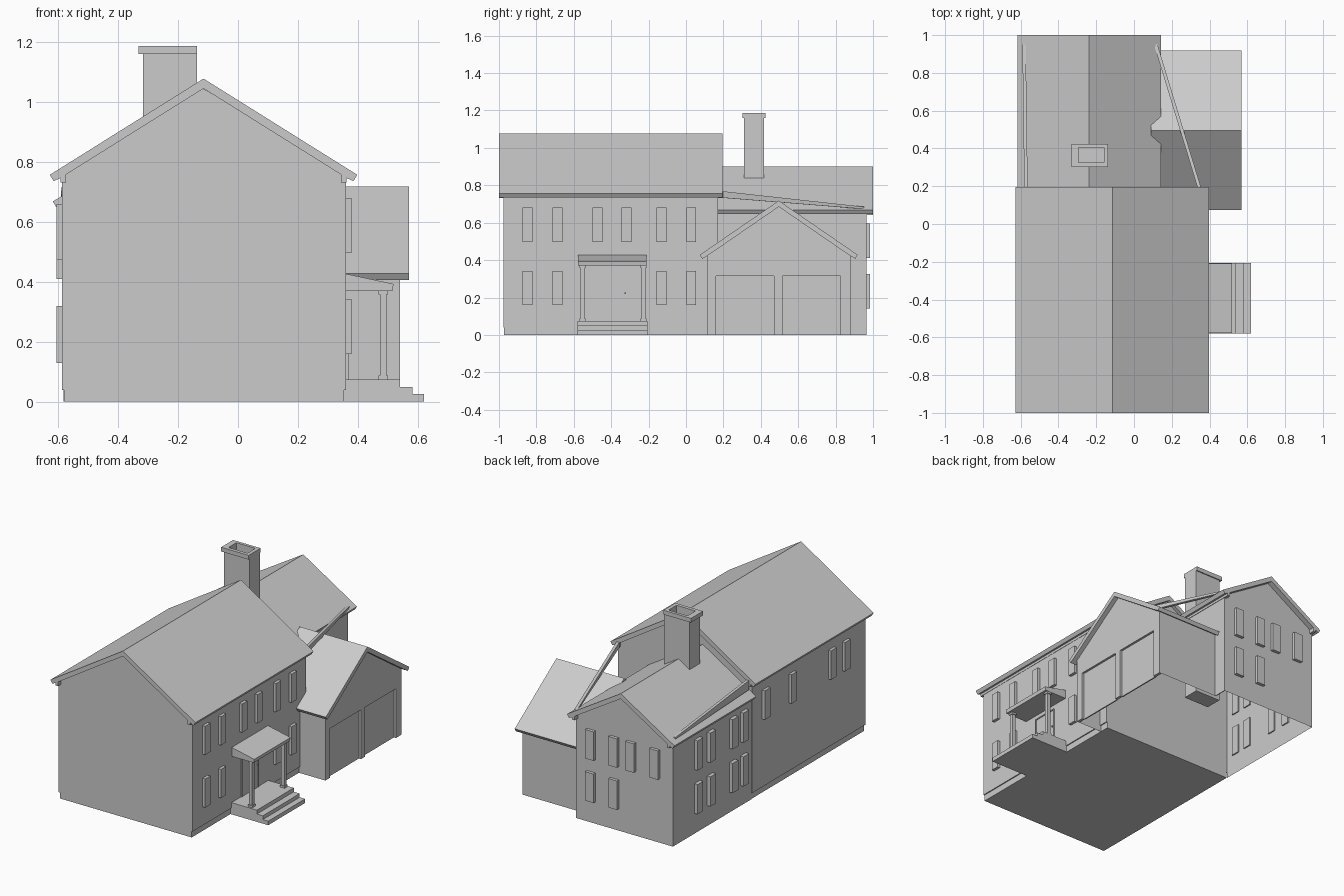
import bpy, bmesh
from mathutils import Vector

if "Cube" in bpy.data.objects:
    bpy.data.objects.remove(bpy.data.objects["Cube"])


def finish(name, bm):
    bmesh.ops.recalc_face_normals(bm, faces=bm.faces)
    me = bpy.data.meshes.new(name)
    bm.to_mesh(me)
    bm.free()
    ob = bpy.data.objects.new(name, me)
    bpy.context.collection.objects.link(ob)
    return ob


def prism(name, pts, axis, a, b, skip=(), caps=(True, True)):
    """Extrude a (u, z) profile along x or y; skip lists omitted side faces."""
    bm = bmesh.new()

    def ring(t):
        return [bm.verts.new((t, u, v) if axis == 'x' else (u, t, v)) for u, v in pts]
    r0, r1 = ring(a), ring(b)
    n = len(pts)
    for i in range(n):
        if i not in skip:
            j = (i + 1) % n
            bm.faces.new((r0[i], r0[j], r1[j], r1[i]))
    if caps[0]:
        bm.faces.new(r0)
    if caps[1]:
        bm.faces.new(r1)
    return finish(name, bm)


def box(name, x0, x1, y0, y1, z0, z1):
    return prism(name, [(x0, z0), (x1, z0), (x1, z1), (x0, z1)], 'y', y0, y1)


def roof(name, axis, mid, half, top, eave, a, b, box_eave=True):
    """Gable roof slab with boxed eaves, mirrored about the ridge."""
    t = 0.033
    slope = (top - eave) / half
    w = half - 0.036
    side = [(half, eave), (half - 0.013, eave - 0.021)]
    w2 = w - 0.018
    low = top - t - slope * w2
    if box_eave:
        side += [(w, top - t - slope * w), (w, eave - 0.026), (w2, eave - 0.026)]
    side += [(w2, low)]
    pts = [(mid, top)] + [(mid + d, z) for d, z in side] + [(mid, top - t)]
    pts += [(mid - d, z) for d, z in reversed(side)]
    return prism(name, pts, axis, a, b)


def beam(name, p, q, w, h0, h1):
    """Tapered board running from p to q."""
    p, q = Vector(p), Vector(q)
    s = (q - p).cross(Vector((0, 0, 1))).normalized() * w / 2
    bm = bmesh.new()
    rings = []
    for c, h in ((p, h0), (q, h1)):
        d = Vector((0, 0, h))
        rings.append([bm.verts.new(v) for v in (c - s, c + s, c + s - d, c - s - d)])
    r0, r1 = rings
    for i in range(4):
        j = (i + 1) % 4
        bm.faces.new((r0[i], r0[j], r1[j], r1[i]))
    bm.faces.new(r0)
    bm.faces.new(r1)
    return finish(name, bm)


# Main house: walls, side siding and roof
prism("main_walls", [(-0.58, 0), (0.353, 0), (0.353, 0.765), (-0.125, 1.05), (-0.58, 0.775)],
      'y', -0.972, 0.172)
box("right_siding", 0.35, 0.36, -0.976, 0.172, 0.04, 0.75)
box("left_siding", -0.587, -0.578, -0.976, 0.172, 0.04, 0.75)
roof("main_roof", 'y', -0.115, 0.513, 1.078, 0.757, -1.0, 0.195)

# Rear wing: open-bottomed shell, right side only closed above and behind the garage
prism("wing_walls", [(-0.583, 0), (0.103, 0), (0.103, 0.665), (-0.24, 0.87), (-0.583, 0.665)],
      'y', 0.172, 0.965, skip=(0, 1), caps=(False, True))
box("wing_right_wall_upper", 0.098, 0.103, 0.172, 0.965, 0.44, 0.67)
box("wing_right_wall_rear", 0.098, 0.103, 0.88, 0.965, 0, 0.45)
roof("wing_roof", 'y', -0.238, 0.38, 0.9, 0.668, 0.172, 1.0)

# Loose boards running from the main eaves to the wing eaves
beam("right_slant_board", (0.345, 0.195, 0.768), (0.115, 0.95, 0.685), 0.018, 0.035, 0.012)
beam("left_slant_board", (-0.572, 0.195, 0.768), (-0.582, 0.95, 0.695), 0.018, 0.06, 0.012)

# Garage: shell, front with two door openings, doors, roof
prism("garage_walls", [(0.112, 0), (0.88, 0), (0.88, 0.43), (0.496, 0.69), (0.112, 0.43)],
      'x', 0.1, 0.525, skip=(0,), caps=(False, False))
doors = [(0.16, 0.47), (0.515, 0.825)]
front = [(0.112, 0)]
for y0, y1 in doors:
    front += [(y0, 0), (y0, 0.315), (y1, 0.315), (y1, 0)]
front += [(0.88, 0), (0.88, 0.43), (0.496, 0.69), (0.112, 0.43)]
prism("garage_front", front, 'x', 0.522, 0.54)
for i, (y0, y1) in enumerate(doors):
    box(f"garage_door_{i}", 0.518, 0.526, y0, y1, 0, 0.315)
roof("garage_roof", 'x', 0.496, 0.422, 0.718, 0.428, 0.09, 0.57, box_eave=False)

# Chimney with a hollow cap
box("chimney_shaft", -0.317, -0.137, 0.31, 0.417, 0.33, 1.1)
cap = bmesh.new()
outline = [(-0.317, 0.31, -0.137, 0.417, 1.09), (-0.317, 0.31, -0.137, 0.417, 1.16),
           (-0.332, 0.303, -0.137, 0.424, 1.16), (-0.332, 0.303, -0.137, 0.424, 1.187),
           (-0.295, 0.325, -0.16, 0.405, 1.187), (-0.295, 0.325, -0.16, 0.405, 1.1)]
prev = None
for x0, y0, x1, y1, z in outline:
    ring = [cap.verts.new(c) for c in ((x0, y0, z), (x1, y0, z), (x1, y1, z), (x0, y1, z))]
    if prev:
        for i in range(4):
            j = (i + 1) % 4
            cap.faces.new((prev[i], prev[j], ring[j], ring[i]))
    prev = ring
cap.faces.new(prev)
finish("chimney_cap", cap)

# Porch: stepped base, roof, columns
prism("porch_steps", [(0.35, 0), (0.62, 0), (0.62, 0.026), (0.582, 0.026), (0.582, 0.05),
                      (0.54, 0.05), (0.54, 0.075), (0.35, 0.075)], 'y', -0.58, -0.207)
prism("porch_roof", [(0.355, 0.37), (0.515, 0.37), (0.519, 0.393), (0.355, 0.428)],
      'y', -0.577, -0.21)
for i, y in enumerate((-0.553, -0.228)):
    box(f"porch_column_{i}", 0.473, 0.495, y - 0.011, y + 0.011, 0.075, 0.37)
    for part, z in (("base", 0.075), ("capital", 0.358)):
        box(f"porch_column_{part}_{i}", 0.468, 0.5, y - 0.016, y + 0.016, z, z + 0.013)

# Front door with frame and knob
box("door_frame_top", 0.355, 0.368, -0.484, -0.312, 0.335, 0.342)
for i, y in enumerate((-0.484, -0.318)):
    box(f"door_frame_side_{i}", 0.355, 0.368, y, y + 0.006, 0.075, 0.335)
box("door", 0.355, 0.363, -0.478, -0.318, 0.075, 0.335)
box("door_knob", 0.36, 0.372, -0.328, -0.32, 0.22, 0.228)

# Shutters on the right wall
for i, y in enumerate((-0.847, -0.687, -0.473, -0.318, -0.131, 0.028)):
    for level, z in (("upper", 0.497), ("lower", 0.16)):
        if level == "upper" or i not in (2, 3):
            box(f"right_shutter_{level}_{i}", 0.355, 0.379, y - 0.026, y + 0.026, z, z + 0.183)

# Shutters on the left walls
for i, y in enumerate((0.04, -0.09, -0.23, -0.38, -0.63, -0.77)):
    if i not in (1, 3):
        box(f"left_shutter_{i}", -0.606, -0.58, y - 0.028, y + 0.028, 0.475, 0.66)
for i, y in enumerate((0.72, 0.59, 0.365, 0.255)):
    for level, z in (("upper", 0.41), ("lower", 0.13)):
        box(f"wing_left_shutter_{level}_{i}", -0.606, -0.575, y - 0.028, y + 0.028, z, z + 0.19)

# Shutters on the rear gable
for i, x in enumerate((-0.005, -0.17, -0.29, -0.46)):
    for level, z in (("upper", 0.41), ("lower", 0.14)):
        if level == "upper" or i < 2:
            box(f"rear_shutter_{level}_{i}", x - 0.03, x + 0.03, 0.955, 0.985, z, z + 0.185)
